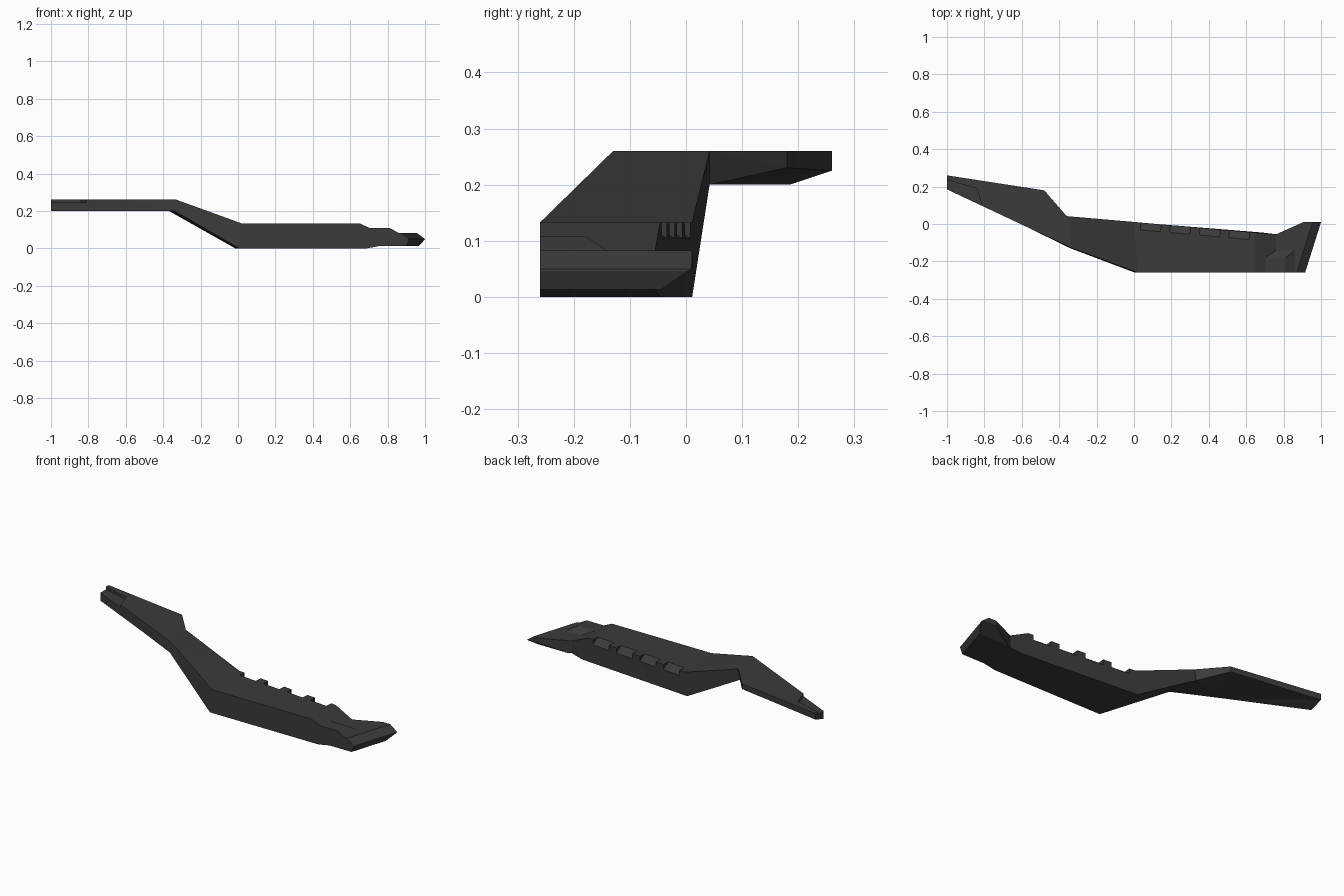
import bpy, bmesh
from mathutils import Vector

cube = bpy.data.objects.get("Cube")
if cube:
    bpy.data.objects.remove(cube)

charcoal = bpy.data.materials.new("charcoal")
charcoal.use_nodes = True
colour = (0.043, 0.043, 0.043, 1)
charcoal.diffuse_color = colour
charcoal.node_tree.nodes["Principled BSDF"].inputs["Base Color"].default_value = colour


def loft(name, rings, cut=None):
    """Skin a row of matching closed rings and cap both ends."""
    bm = bmesh.new()
    rows = [[bm.verts.new(p) for p in ring] for ring in rings]
    n = len(rows[0])
    for a, b in zip(rows, rows[1:]):
        for i in range(n):
            j = (i + 1) % n
            bm.faces.new((a[i], a[j], b[j], b[i]))
    bm.faces.new(rows[0])
    bm.faces.new(rows[-1])
    if cut:
        bmesh.ops.bisect_plane(bm, geom=bm.verts[:] + bm.edges[:] + bm.faces[:],
                               plane_co=cut[0], plane_no=cut[1], clear_outer=True)
        bmesh.ops.holes_fill(bm, edges=[e for e in bm.edges if e.is_boundary])
    bmesh.ops.triangulate(bm, faces=[f for f in bm.faces if len(f.verts) > 3])
    bmesh.ops.recalc_face_normals(bm, faces=bm.faces[:])
    mesh = bpy.data.meshes.new(name)
    bm.to_mesh(mesh)
    bm.free()
    mesh.materials.append(charcoal)
    obj = bpy.data.objects.new(name, mesh)
    bpy.context.collection.objects.link(obj)
    return obj


def section(front, back, low_front, low_back, top, shift=0):
    """Four-cornered section; the lower corners may shift along x."""
    (xf, yf), (xb, yb) = front, back
    return [(xf, yf, top), (xf + shift, yf, low_front),
            (xb + shift, yb, low_back), (xb, yb, top)]


def carve(obj, cutter):
    mod = obj.modifiers.new("carve", "BOOLEAN")
    mod.operation = "DIFFERENCE"
    mod.solver = "EXACT"
    mod.object = cutter
    bpy.context.view_layer.objects.active = obj
    bpy.ops.object.modifier_apply(modifier=mod.name)
    bpy.data.objects.remove(cutter)


# Long body: raised wing, sloping neck, thick main bar
shoulder = section((0.76, -0.26), (0.76, -0.055), 0.013, 0.013, 0.083)
body = loft("main_body", [
    section((-1, 0.185), (-1, 0.26), 0.2, 0.225, 0.26),
    section((-0.6, -0.003), (-0.48, 0.18), 0.2, 0.23, 0.26),
    section((-0.33, -0.13), (-0.36, 0.042), 0.2, 0.2, 0.26, -0.01),
    section((0.02, -0.26), (0, 0.011), 0, 0, 0.133, -0.015),
    section((0.65, -0.26), (0.65, -0.046), 0, 0, 0.133, 0.04),
    shoulder])

# Stepped recess at the wing tip
recess = [(-1.05, 0.25), (-0.84, 0.19), (-0.8, 0.06), (-1.05, 0.06)]
carve(body, loft("tip_cutter", [[(x, y, z) for x, y in recess] for z in (0.245, 0.3)]))

# Four ramped notches along the rear edge
slope = -0.088
wedge = [(-0.041, 0.134), (0.02, 0.16), (0.02, 0.089)]
for i in range(4):
    start = 0.037 + 0.158 * i
    carve(body, loft("notch_cutter", [
        [(x - slope * y, 0.011 + slope * x + y, z) for y, z in wedge]
        for x in (start, start + 0.108)]))

# Flared end with a bevelled nose and an undercut rear corner
loft("flared_end", [
    shoulder,
    section((0.83, -0.26), (0.91, 0.012), 0.013, 0.013, 0.083),
    section((0.87, -0.26), (0.955, 0.011), 0.013, 0.013, 0.083, 0.03),
    section((0.915, -0.26), (1, 0.01), 0.046, 0.046, 0.05)],
    cut=(Vector((0.9, -0.045, 0.013)), Vector((0, 0.034, -0.05))))

# Low bevelled pad on the front half of the end step
loft("raised_pad", [
    [(0.69, -0.26, z), (x, -0.26, z), (x, y, z), (0.69, y, z)]
    for x, y, z in ((0.86, -0.14, 0.082), (0.81, -0.18, 0.109))])
